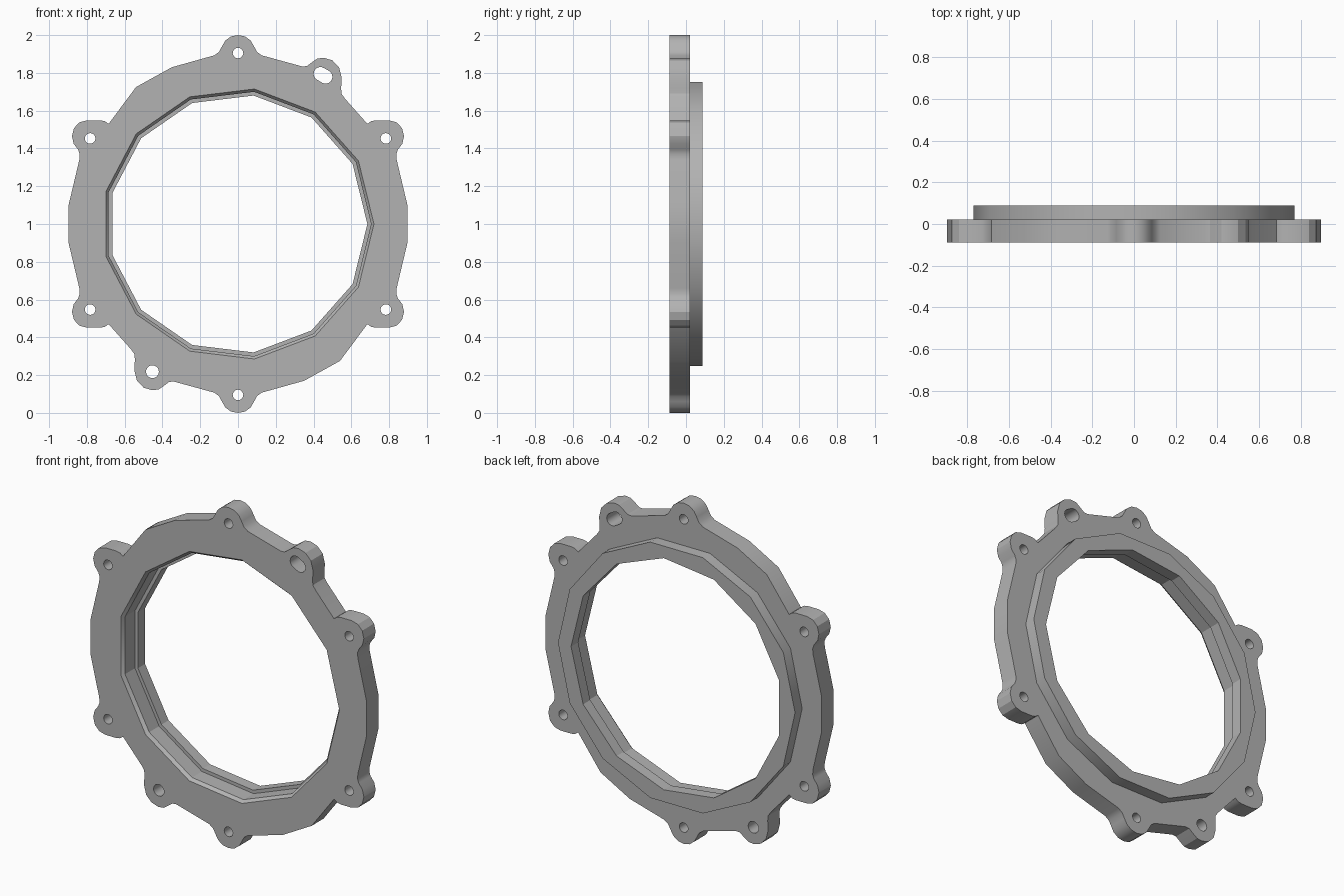
import bpy, bmesh, math
from mathutils import Matrix

cube = bpy.data.objects.get("Cube")
if cube:
    bpy.data.objects.remove(cube, do_unlink=True)

FRONT, STEP, BACK = -0.088, 0.022, 0.088
BORE, BORE_EDGE, LIP = 0.705, 0.72, 0.685

metal = bpy.data.materials.new("plain grey metal")
metal.use_nodes = True
grey = (0.45, 0.45, 0.45, 1)
metal.diffuse_color = grey
metal.node_tree.nodes["Principled BSDF"].inputs["Base Color"].default_value = grey


def circle(radius, sides, cx=0, cy=0):
    step = math.tau / sides
    return [(cx + radius * math.cos(i * step), cy + radius * math.sin(i * step))
            for i in range(sides)]


def slot(radius, half, tilt, cx, cy, sides=20):
    # Two half circles pulled apart along the tilt direction
    points = []
    for i in range(sides):
        a = math.pi * (i / (sides / 2 - 1) - 0.5) if i < sides / 2 else \
            math.pi * ((i - sides / 2) / (sides / 2 - 1) + 0.5)
        x = radius * math.cos(a) + (half if i < sides / 2 else -half)
        y = radius * math.sin(a)
        points.append((cx + x * math.cos(tilt) - y * math.sin(tilt),
                       cy + x * math.sin(tilt) + y * math.cos(tilt)))
    return points


def plate(name, loops, y0, y1):
    # Filled outline with holes, extruded from y0 to y1 and stood upright
    curve = bpy.data.curves.new(name + "_outline", "CURVE")
    curve.dimensions = "2D"
    curve.fill_mode = "BOTH"
    curve.extrude = (y1 - y0) / 2
    for loop in loops:
        spline = curve.splines.new("POLY")
        spline.points.add(len(loop) - 1)
        for point, (x, y) in zip(spline.points, loop):
            point.co = (x, y, 0, 1)
        spline.use_cyclic_u = True
    temp = bpy.data.objects.new(name + "_outline", curve)
    bpy.context.collection.objects.link(temp)
    bpy.context.view_layer.update()
    mesh = bpy.data.meshes.new_from_object(
        temp.evaluated_get(bpy.context.evaluated_depsgraph_get()))
    bpy.data.objects.remove(temp, do_unlink=True)
    mesh.transform(Matrix.Translation((0, (y0 + y1) / 2, 1))
                   @ Matrix.Rotation(math.pi / 2, 4, "X"))
    mesh.name = name
    mesh.materials.clear()
    mesh.materials.append(metal)
    obj = bpy.data.objects.new(name, mesh)
    bpy.context.collection.objects.link(obj)
    bm = bmesh.new()
    bm.from_mesh(mesh)
    bmesh.ops.remove_doubles(bm, verts=bm.verts, dist=0.0002)
    bmesh.ops.recalc_face_normals(bm, faces=bm.faces)
    bm.to_mesh(mesh)
    bm.free()
    return obj


def smooth(obj, degrees):
    bpy.ops.object.select_all(action="DESELECT")
    obj.select_set(True)
    bpy.context.view_layer.objects.active = obj
    bpy.ops.object.shade_smooth_by_angle(angle=math.radians(degrees))


# Flange outline: bottom lug, side lugs, then the extra lug, turned half round for the rest
bottom_lug = [(0, -1), (.037, -.993), (.068, -.97), (.085, -.94),
              (.1, -.912), (.125, -.893)]
side_lug = [(.685, -.53), (.705, -.544), (.73, -.549), (.8, -.549), (.84, -.538),
            (.868, -.508), (.879, -.465), (.87, -.425), (.846, -.393),
            (.838, -.37), (.84, -.34), (.897, -.1)]
extra_lug = [(.565, .665), (.548, .69), (.546, .72), (.549, .775), (.535, .83),
             (.5, .866), (.455, .88), (.42, .876), (.39, .855), (.365, .836), (.34, .834)]
half = (bottom_lug + [(.35, -.83), (.54, -.725)] + side_lug
        + [(x, -y) for x, y in reversed(side_lug)] + extra_lug
        + [(x, -y) for x, y in reversed(bottom_lug[1:])])
outline = half + [(-x, -y) for x, y in half]

# Bolt holes, the locating hole and the adjusting slot
holes = [circle(.028, 20, x, y) for x, y in
         [(0, .905), (0, -.905)] + [(sx * .783, sy * .453) for sx in (1, -1) for sy in (1, -1)]]
holes.append(circle(.034, 20, -.453, -.782))
holes.append(slot(.036, .016, -math.pi / 6, .45, .787))

flange = plate("flange", [outline, circle(BORE, 13)] + holes, FRONT, STEP)

# Chamfer on the front edge of the bore
bm = bmesh.new()
bm.from_mesh(flange.data)
bmesh.ops.bisect_plane(bm, geom=bm.verts[:] + bm.edges[:] + bm.faces[:],
                       plane_co=(0, FRONT + .018, 0), plane_no=(0, 1, 0))
for v in bm.verts:
    r = math.hypot(v.co.x, v.co.z - 1)
    if v.co.y < FRONT + .001 and abs(r - BORE) < .002:
        v.co.x *= BORE_EDGE / r
        v.co.z = 1 + (v.co.z - 1) * BORE_EDGE / r
bm.to_mesh(flange.data)
bm.free()
smooth(flange, 26)

# Raised locating ring behind the flange, with its inner lip
ring = plate("locating_ring", [circle(.77, 14), circle(LIP, 13)], STEP, BACK)
smooth(ring, 26)
